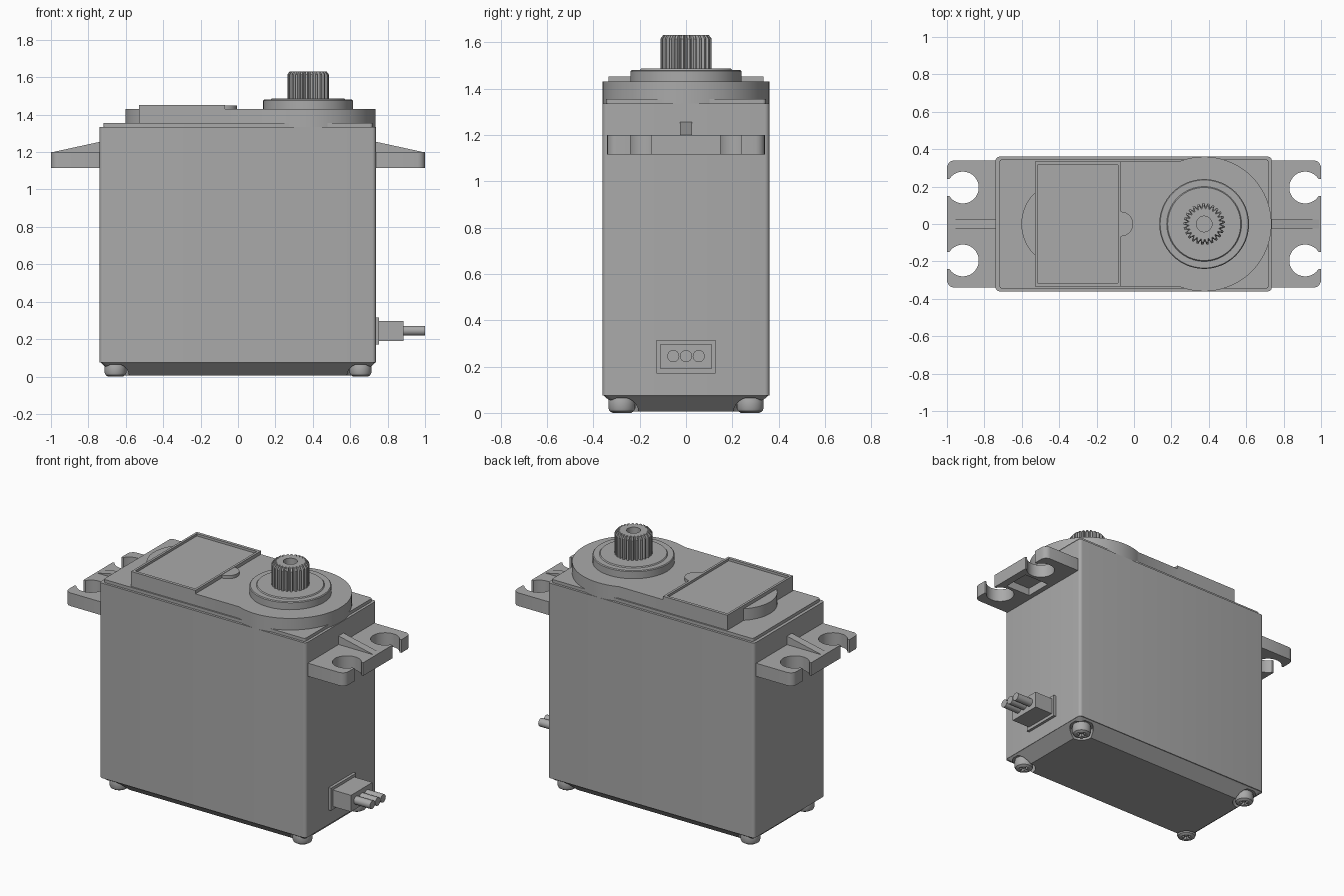
import bpy, bmesh
from math import pi, sin, cos, radians, asin, sqrt
from mathutils import Matrix

if "Cube" in bpy.data.objects:
    bpy.data.objects.remove(bpy.data.objects["Cube"], do_unlink=True)

grey = bpy.data.materials.new("plain grey")
grey.use_nodes = True
GREY = (0.4, 0.4, 0.4, 1)
grey.diffuse_color = GREY
grey.node_tree.nodes["Principled BSDF"].inputs["Base Color"].default_value = GREY


def finish(name, bm):
    bmesh.ops.recalc_face_normals(bm, faces=bm.faces)
    mesh = bpy.data.meshes.new(name)
    bm.to_mesh(mesh)
    bm.free()
    mesh.materials.append(grey)
    obj = bpy.data.objects.new(name, mesh)
    bpy.context.collection.objects.link(obj)
    return obj


def loft(name, rings):
    """Skin closed rings of points and cap both ends."""
    bm = bmesh.new()
    rows = [[bm.verts.new(p) for p in ring] for ring in rings]
    n = len(rows[0])
    for a, b in zip(rows, rows[1:]):
        for i in range(n):
            j = (i + 1) % n
            bm.faces.new((a[i], a[j], b[j], b[i]))
    bm.faces.new(rows[0])
    bm.faces.new(rows[-1])
    return finish(name, bm)


def prism(name, outline, z0, z1):
    return loft(name, [[(x, y, z) for x, y in outline] for z in (z0, z1)])


def arc(cx, cy, r, a0, a1, n):
    return [(cx + r * cos(a0 + (a1 - a0) * i / n), cy + r * sin(a0 + (a1 - a0) * i / n))
            for i in range(n + 1)]


def rounded(x0, x1, y0, y1, r, n=5):
    corners = ((x1 - r, y1 - r), (x0 + r, y1 - r), (x0 + r, y0 + r), (x1 - r, y0 + r))
    return [p for k, (cx, cy) in enumerate(corners)
            for p in arc(cx, cy, r, k * pi / 2, (k + 1) * pi / 2, n)]


def box(name, x0, x1, y0, y1, z0, z1):
    return prism(name, [(x0, y0), (x1, y0), (x1, y1), (x0, y1)], z0, z1)


def turned(name, cx, cy, profile, n=64):
    """Stack of circles from (radius, height) pairs."""
    return loft(name, [[(x, y, z) for x, y in arc(cx, cy, r, 0, 2 * pi, n)[:-1]]
                       for r, z in profile])


def cut(obj, *cutters):
    for c in cutters:
        m = obj.modifiers.new("cut", "BOOLEAN")
        m.operation, m.solver, m.object = "DIFFERENCE", "EXACT", c
        bpy.context.view_layer.objects.active = obj
        bpy.ops.object.modifier_apply(modifier=m.name)
        bpy.data.objects.remove(c, do_unlink=True)
    return obj


AXIS = 0.375           # output shaft position
SCREWS = [(sx * 0.655, sy * 0.277) for sx in (-1, 1) for sy in (-1, 1)]

# Main case and stepped lid
prism("case", rounded(-0.74, 0.737, -0.36, 0.36, 0.02), 0.075, 1.335)
prism("lid", rounded(-0.72, 0.72, -0.345, 0.345, 0.015), 1.335, 1.355)

# Tapered bottom cover with screw pockets
base = loft("bottom_cover", [
    [(x, y, 0.006) for x, y in rounded(-0.66, 0.66, -0.28, 0.28, 0.02)],
    [(x, y, 0.075) for x, y in rounded(-0.735, 0.735, -0.355, 0.355, 0.02)]])
cut(base, *[turned("pocket", x, y, [(0.072, -0.05), (0.072, 0.065)], 32) for x, y in SCREWS])

# Four screws with cross recesses
for x, y in SCREWS:
    screw = turned("corner_screw", x, y,
                   [(0.04, 0), (0.053, 0.008), (0.058, 0.02), (0.058, 0.05), (0.053, 0.075)], 32)
    cut(screw, box("slot", x - 0.033, x + 0.033, y - 0.008, y + 0.008, -0.02, 0.02),
        box("slot", x - 0.008, x + 0.008, y - 0.033, y + 0.033, -0.02, 0.02))

# Gear housing: straight deck running into a round end
a = pi - asin(0.335 / 0.36)
prism("gear_housing", [(-0.1, 0.335), (-0.1, -0.335)] + arc(AXIS, 0, 0.36, -a, a, 64), 1.335, 1.43)

# Raised label frame, finger tab and motor bulge
frame = box("label_frame", -0.53, -0.07, -0.335, 0.335, 1.35, 1.452)
cut(frame, box("recess", -0.515, -0.085, -0.315, 0.315, 1.437, 1.5))
prism("frame_tab", arc(-0.071, 0, 0.066, -pi / 2, pi / 2, 24), 1.42, 1.45)
prism("motor_bulge", arc(-0.371, 0, 0.231, radians(133), radians(227), 24), 1.35, 1.43)

# Output boss and toothed shaft
turned("output_boss", AXIS, 0, [(0.24, 1.42), (0.24, 1.475), (0.235, 1.48), (0.2, 1.48), (0.195, 1.486)])
TEETH = 25
teeth = [(0.093 if k in (0, 3) else 0.111, 2 * pi * (t + f) / TEETH)
         for t in range(TEETH) for k, f in enumerate((0.0, 0.2, 0.6, 0.8))]
shaft = loft("toothed_shaft", [
    [(AXIS + r * s * cos(t), r * s * sin(t), z) for r, t in teeth]
    for s, z in ((1, 1.47), (1, 1.615), (0.88, 1.632))])
cut(shaft, turned("bore", AXIS, 0, [(0.042, 1.53), (0.042, 1.7)], 32))

# Mounting ears with open screw holes, underside pocket and sloping rib
for side, label in ((1, "left"), (-1, "right")):
    ear = prism("ear", rounded(0.70, 1.0, -0.34, 0.34, 0.04), 1.115, 1.2)
    for sy in (-1, 1):
        y = sy * 0.195
        cut(ear, turned("hole", 0.915, y, [(0.085, 1.0), (0.085, 1.3)], 48),
            box("slot", 0.93, 1.1, y - 0.045, y + 0.045, 1.0, 1.3))
    cut(ear, box("pocket", 0.77, 0.95, -0.09, 0.09, 1.0, 1.165))
    rib = loft("rib", [[(0.72, y, 1.19), (0.72, y, 1.259), (0.99, y, 1.2), (0.99, y, 1.19)]
                       for y in (-0.025, 0.025)])
    for obj, part in ((ear, "mounting_ear"), (rib, "ear_rib")):
        obj.name = label + "_" + part
        if side < 0:
            obj.data.transform(Matrix.Rotation(pi, 4, "Z"))

# Cable outlet with three wires
box("cable_flange", 0.73, 0.755, -0.128, 0.128, 0.17, 0.315)
box("cable_plug", 0.75, 0.885, -0.11, 0.11, 0.19, 0.297)
for i in (-1, 0, 1):
    circle = arc(i * 0.055, 0.245, 0.026, 0, 2 * pi, 24)[:-1]
    loft("cable_wire", [[(x, y, z) for y, z in circle] for x in (0.87, 1.0)])

# Smooth the round surfaces, keep edges crisp
for obj in bpy.context.scene.objects:
    if obj.type == "MESH":
        bpy.ops.object.select_all(action="DESELECT")
        obj.select_set(True)
        bpy.context.view_layer.objects.active = obj
        bpy.ops.object.shade_smooth_by_angle(angle=radians(25))
